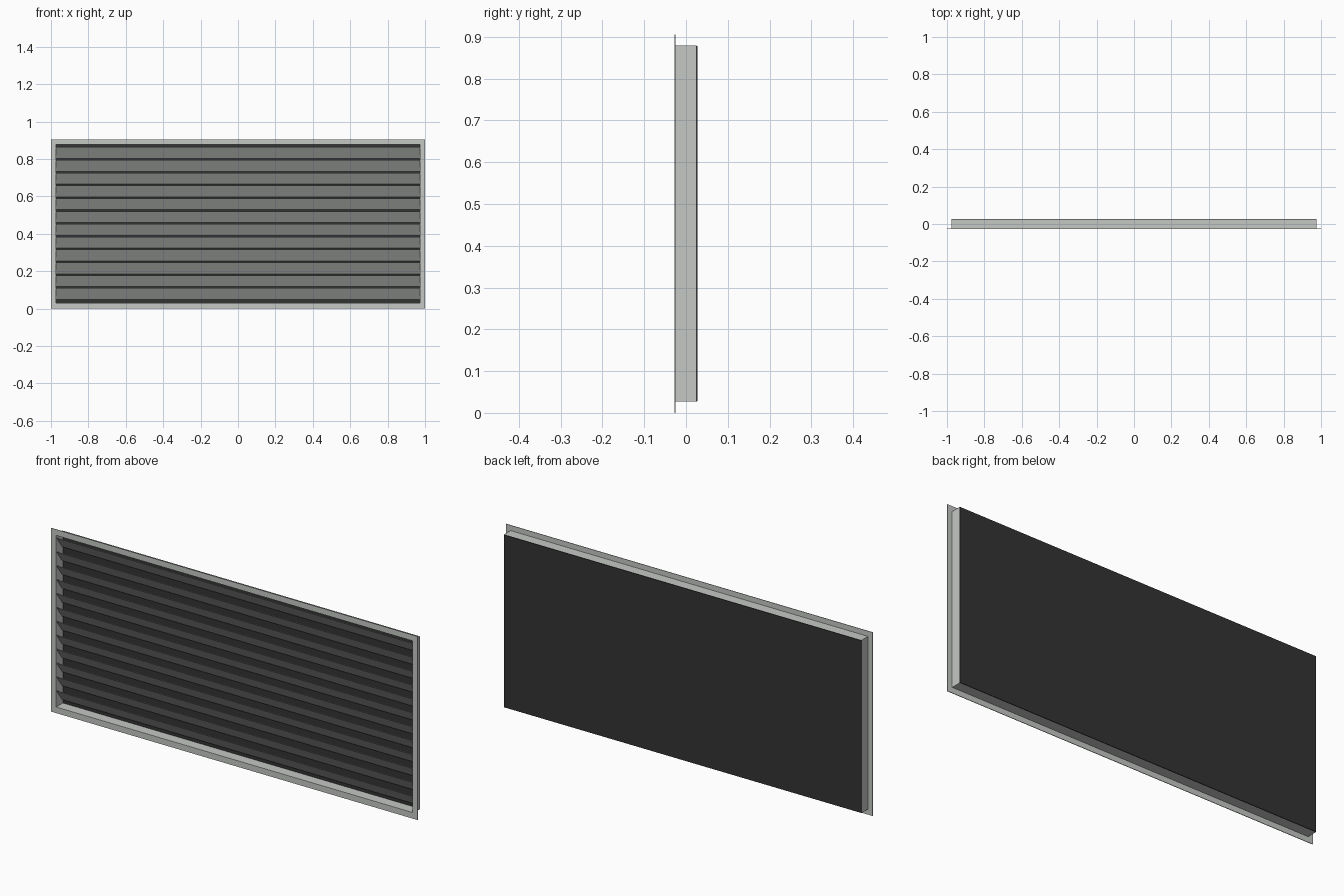
import bpy, bmesh

if "Cube" in bpy.data.objects:
    bpy.data.objects.remove(bpy.data.objects["Cube"])

W, H = 1.0, 0.905            # half width and full height of the flange
IX, Z0, Z1 = 0.975, 0.027, 0.879   # duct opening
FRONT, BACK = -0.028, 0.027
T = 0.003                    # sheet thickness


def material(name, rgb):
    m = bpy.data.materials.new(name)
    m.diffuse_color = (*rgb, 1)
    m.use_nodes = True
    m.node_tree.nodes["Principled BSDF"].inputs["Base Color"].default_value = m.diffuse_color
    return m


light = material("light grey metal", (0.56, 0.58, 0.56))
dark = material("dark backing", (0.033, 0.033, 0.033))


def finish(name, bm, mat):
    bmesh.ops.recalc_face_normals(bm, faces=bm.faces)
    me = bpy.data.meshes.new(name)
    bm.to_mesh(me)
    bm.free()
    me.materials.append(mat)
    ob = bpy.data.objects.new(name, me)
    bpy.context.collection.objects.link(ob)
    return ob


def prism_x(name, profile, x, mat):
    """Extrude a (y, z) profile across the width."""
    bm = bmesh.new()
    f = bm.faces.new([bm.verts.new((-x, y, z)) for y, z in profile])
    r = bmesh.ops.extrude_face_region(bm, geom=[f])
    verts = [v for v in r["geom"] if isinstance(v, bmesh.types.BMVert)]
    bmesh.ops.translate(bm, verts=verts, vec=(2 * x, 0, 0))
    return finish(name, bm, mat)


def rect_ring(name, outer, inner, y0, y1, mat):
    """Rectangular frame; outer and inner are (half width, bottom, top)."""
    bm = bmesh.new()
    loops = []
    for (x, a, b), y in ((outer, y0), (inner, y0), (inner, y1), (outer, y1)):
        loops.append([bm.verts.new((px, y, pz))
                      for px, pz in ((-x, a), (x, a), (x, b), (-x, b))])
    for i in range(4):
        p, q = loops[i], loops[(i + 1) % 4]
        for j in range(4):
            k = (j + 1) % 4
            bm.faces.new((p[j], p[k], q[k], q[j]))
    return finish(name, bm, mat)


# Front flange and the shallow duct behind it
opening = (IX - T, Z0 + T, Z1 - T)
rect_ring("front_flange", (W, 0, H), opening, FRONT, FRONT + T, light)
rect_ring("duct_walls", (IX, Z0, Z1), opening, FRONT + T, BACK - T, light)

# Dark plate closing the back
prism_x("back_plate", [(BACK - T, Z0), (BACK, Z0 + 0.001),
                       (BACK, Z1 - 0.001), (BACK - T, Z1)], IX, dark)

# Louvre slats: upper edge in front, lower edge at the back
for i in range(12):
    c = 0.079 + 0.0685 * i
    prism_x(f"slat_{i + 1}", [(-0.026, c + 0.030), (-0.023, c + 0.030),
                              (0.021, c - 0.030), (0.018, c - 0.030)],
            IX - T, light)
